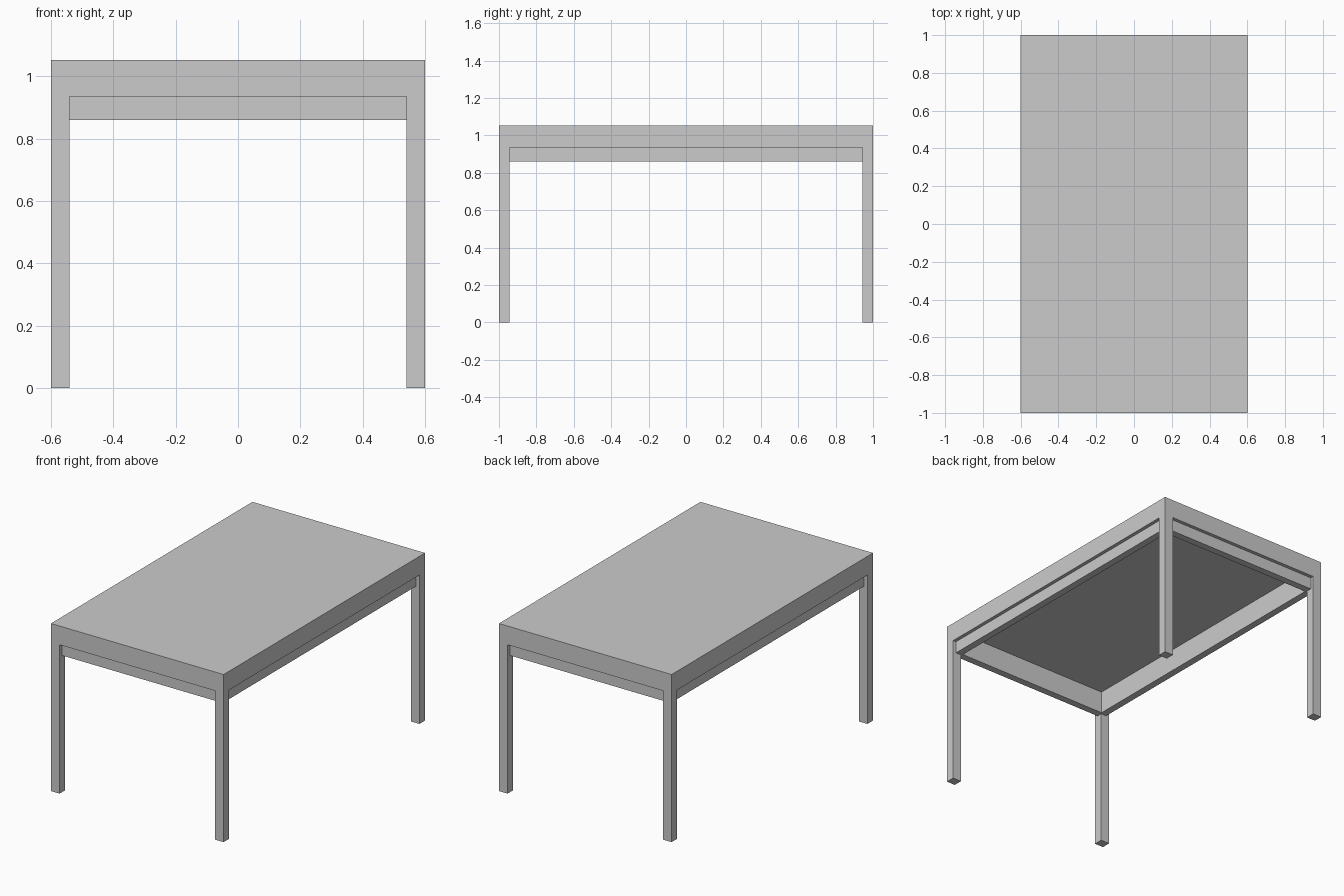
import bpy
import bmesh

if "Cube" in bpy.data.objects:
    bpy.data.objects.remove(bpy.data.objects["Cube"])

W, D = 0.6, 1.0            # half width, half depth
LEG_X, LEG_Y = 0.06, 0.056  # leg section
RAIL_Z, FRAME_TOP, TOP_Z = 0.935, 1.0, 1.053


def finish(bm, name):
    bmesh.ops.dissolve_limit(bm, angle_limit=0.01, verts=bm.verts[:], edges=bm.edges[:])
    bmesh.ops.recalc_face_normals(bm, faces=bm.faces[:])
    mesh = bpy.data.meshes.new(name)
    bm.to_mesh(mesh)
    bm.free()
    obj = bpy.data.objects.new(name, mesh)
    bpy.context.collection.objects.link(obj)
    return obj


def drop(bm, faces, depth):
    """Extrude faces straight down, returning the moved faces."""
    ext = bmesh.ops.extrude_face_region(bm, geom=faces, use_keep_orig=False)["geom"]
    verts = [g for g in ext if isinstance(g, bmesh.types.BMVert)]
    bmesh.ops.translate(bm, verts=verts, vec=(0, 0, -depth))
    return [g for g in ext if isinstance(g, bmesh.types.BMFace)]


def ring(hx, hy, tx, ty, z_top, z_bottom):
    """Rectangular ring with square corner cells; returns bmesh and lower faces."""
    bm = bmesh.new()
    xs, ys = (-hx, -hx + tx, hx - tx, hx), (-hy, -hy + ty, hy - ty, hy)
    v = [[bm.verts.new((x, y, z_top)) for y in ys] for x in xs]
    cells = [bm.faces.new((v[i][j], v[i + 1][j], v[i + 1][j + 1], v[i][j + 1]))
             for i in range(3) for j in range(3) if (i, j) != (1, 1)]
    # keep the upper faces so the ring is a closed solid
    bmesh.ops.duplicate(bm, geom=cells)
    low = drop(bm, cells, z_top - z_bottom)
    bmesh.ops.remove_doubles(bm, verts=bm.verts[:], dist=1e-5)
    return bm, low


# Rails and legs as one continuous frame, legs pulled down from the corners
bm, low = ring(W, D, LEG_X, LEG_Y, FRAME_TOP, RAIL_Z)
corners = [f for f in low
           if abs(f.calc_center_median().x) > W - LEG_X
           and abs(f.calc_center_median().y) > D - LEG_Y]
for f in corners:
    drop(bm, [f], RAIL_Z)
finish(bm, "leg_frame")

# Recessed apron behind the rails
inset, thick = 0.022, 0.045
bm, _ = ring(W - inset, D - inset, thick, thick, FRAME_TOP, 0.86)
finish(bm, "apron")

# Table top
bm = bmesh.new()
bmesh.ops.create_cube(bm, size=1)
bmesh.ops.scale(bm, vec=(2 * W, 2 * D, TOP_Z - FRAME_TOP), verts=bm.verts)
bmesh.ops.translate(bm, vec=(0, 0, (TOP_Z + FRAME_TOP) / 2), verts=bm.verts)
finish(bm, "table_top")
